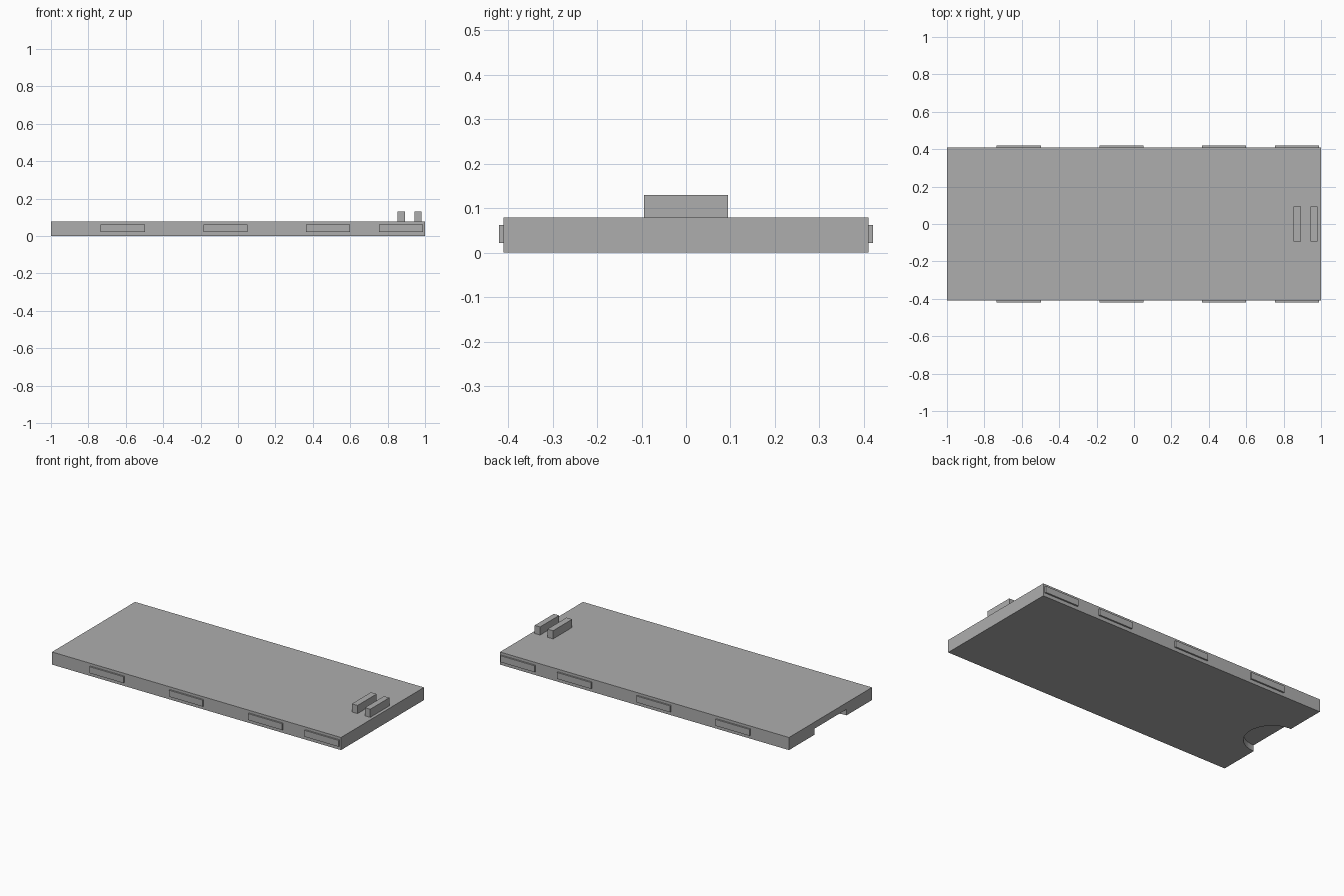
import bpy

default_cube = bpy.data.objects.get("Cube")
if default_cube:
    bpy.data.objects.remove(default_cube, do_unlink=True)

# Single plain grey finish
grey = bpy.data.materials.new("plain_grey")
grey.use_nodes = True
colour = (0.42, 0.42, 0.42, 1)
grey.diffuse_color = colour
grey.node_tree.nodes["Principled BSDF"].inputs["Base Color"].default_value = colour


def box(name, x, y, z):
    """Box from its (low, high) extent on each axis."""
    bpy.ops.mesh.primitive_cube_add(size=1)
    obj = bpy.context.object
    obj.name = name
    obj.location = [(a + b) / 2 for a, b in (x, y, z)]
    obj.scale = [b - a for a, b in (x, y, z)]
    bpy.ops.object.transform_apply(location=True, rotation=False, scale=True)
    obj.data.materials.append(grey)
    return obj


HALF_WIDTH = 0.41
TOP = 0.079
NOTCH_DEPTH = 0.038

# Main slab
slab = box("slab", (-1, 1), (-HALF_WIDTH, HALF_WIDTH), (0, TOP))

# Half-round finger notch under the right end
bpy.ops.mesh.primitive_cylinder_add(vertices=64, radius=0.16, depth=2 * NOTCH_DEPTH,
                                    location=(-1, 0, 0))
cutter = bpy.context.object
cutter.name = "notch_cutter"
cutter.hide_render = True
cutter.data.materials.append(grey)
notch = slab.modifiers.new("notch", 'BOOLEAN')
notch.operation = 'DIFFERENCE'
notch.solver = 'EXACT'
notch.object = cutter
bpy.context.view_layer.objects.active = slab
bpy.ops.object.modifier_apply(modifier=notch.name)
bpy.data.objects.remove(cutter, do_unlink=True)

# Thin raised tabs along both long edges
for i, x in enumerate([(-0.735, -0.498), (-0.184, 0.05), (0.364, 0.6), (0.754, 0.99)], 1):
    for side, sign in (("front", -1), ("back", 1)):
        y = sorted((sign * (HALF_WIDTH - 0.01), sign * (HALF_WIDTH + 0.01)))
        box(f"{side}_tab_{i}", x, y, (0.022, 0.062))

# Two upright ribs at the left end
for name, x in (("inner_rib", (0.854, 0.893)), ("outer_rib", (0.944, 0.981))):
    box(name, x, (-0.094, 0.094), (TOP - 0.01, 0.13))
